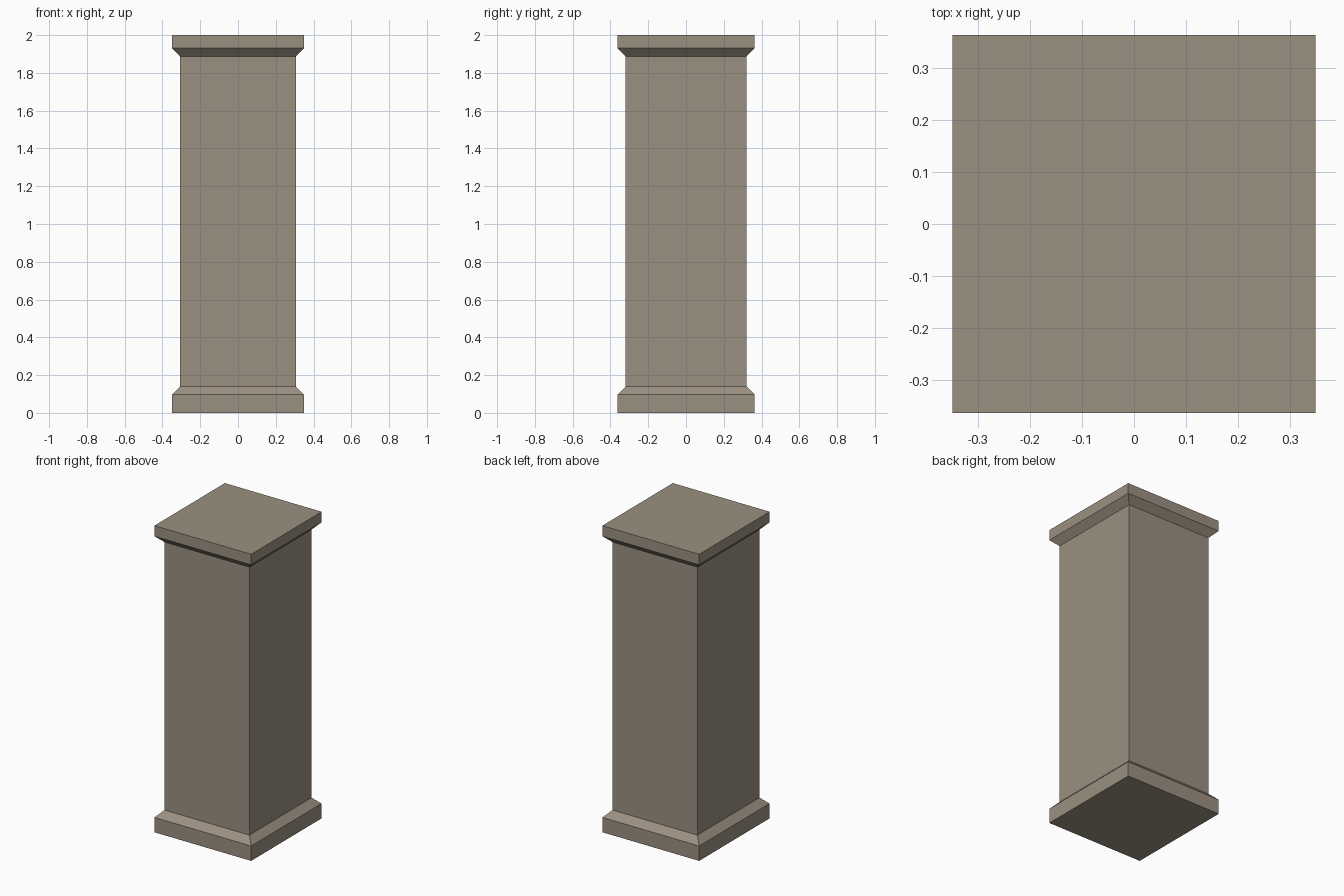
import bpy, bmesh

if "Cube" in bpy.data.objects:
    bpy.data.objects.remove(bpy.data.objects["Cube"])

SHAFT_X, SHAFT_Y = 0.306, 0.32   # shaft half sizes
FLARE = 0.043                    # overhang of plinth and cap

# Profile from ground to top: (overhang, height)
profile = [
    (FLARE, 0.0), (FLARE, 0.097),    # plinth block
    (0.0, 0.14), (0.0, 1.888),       # bevel up to the shaft, then the shaft
    (FLARE, 1.931), (FLARE, 2.0),    # flare out to the cap slab
]


def ring(bm, overhang, z):
    x, y = SHAFT_X + overhang, SHAFT_Y + overhang
    return [bm.verts.new((sx * x, sy * y, z))
            for sx, sy in ((-1, -1), (1, -1), (1, 1), (-1, 1))]


# One-piece rectangular pillar: stacked rings bridged by flat faces
bm = bmesh.new()
rings = [ring(bm, o, z) for o, z in profile]
for low, high in zip(rings, rings[1:]):
    for i in range(4):
        j = (i + 1) % 4
        bm.faces.new((low[i], low[j], high[j], high[i]))
bm.faces.new(rings[0][::-1])
bm.faces.new(rings[-1])

mesh = bpy.data.meshes.new("stone_pillar")
bm.to_mesh(mesh)
bm.free()
pillar = bpy.data.objects.new("stone_pillar", mesh)
bpy.context.collection.objects.link(pillar)

# Warm grey stone
stone = bpy.data.materials.new("stone")
stone.diffuse_color = (0.33, 0.28, 0.22, 1.0)
stone.use_nodes = True
stone.node_tree.nodes["Principled BSDF"].inputs["Base Color"].default_value = stone.diffuse_color
mesh.materials.append(stone)
